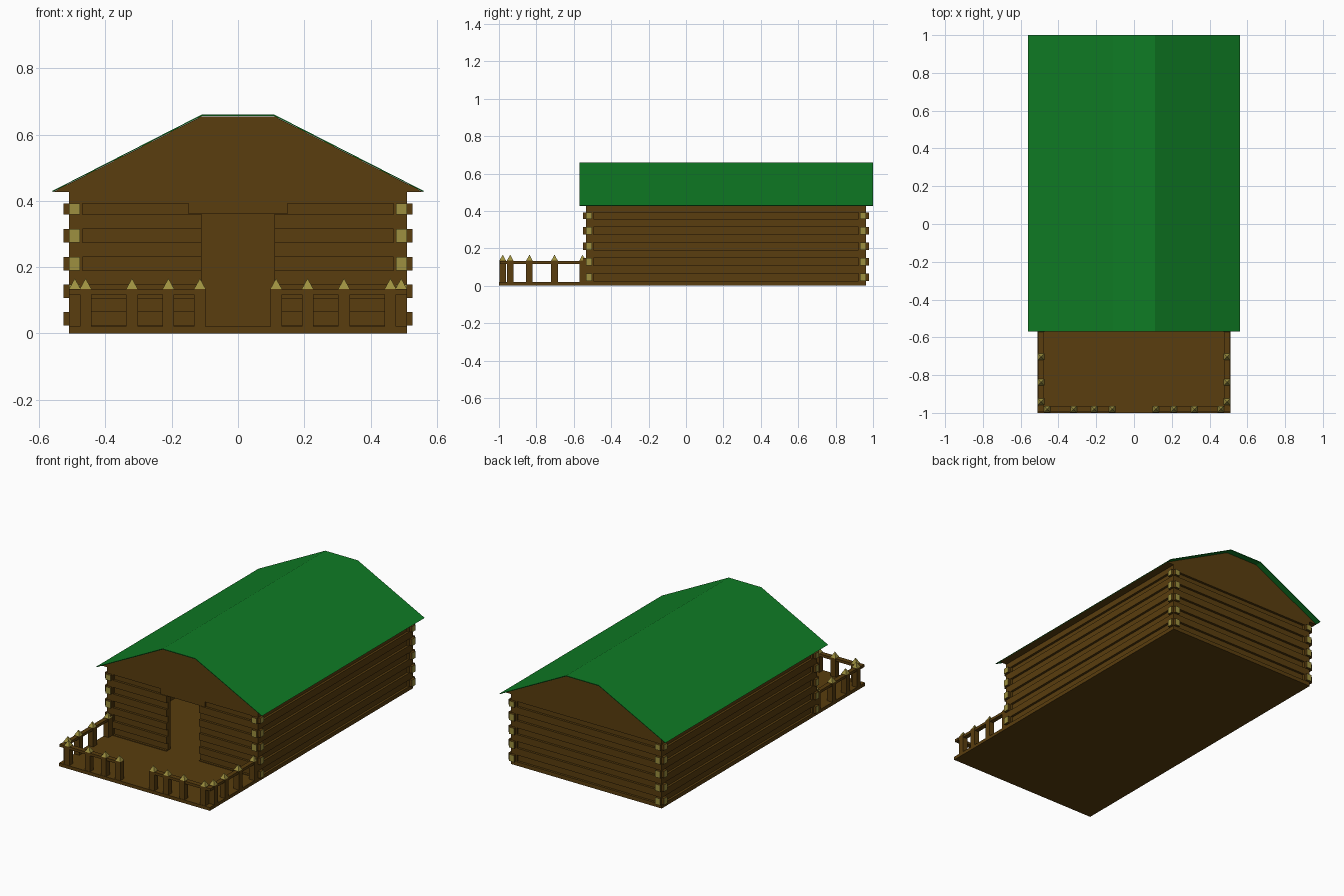
import bpy, bmesh, math
from mathutils import Vector

if "Cube" in bpy.data.objects:
    bpy.data.objects.remove(bpy.data.objects["Cube"])


def material(name, rgb):
    m = bpy.data.materials.new(name)
    m.diffuse_color = (*rgb, 1)
    m.use_nodes = True
    m.node_tree.nodes["Principled BSDF"].inputs["Base Color"].default_value = m.diffuse_color
    return m


BROWN = material("timber_brown", (0.1, 0.047, 0.0044))
CUT = material("cut_wood_yellow", (0.34, 0.28, 0.05))
GREEN = material("roof_green", (0.0046, 0.2, 0.018))


def make(name, bm, *mats):
    bmesh.ops.recalc_face_normals(bm, faces=bm.faces)
    me = bpy.data.meshes.new(name)
    bm.to_mesh(me)
    bm.free()
    for m in mats:
        me.materials.append(m)
    ob = bpy.data.objects.new(name, me)
    bpy.context.collection.objects.link(ob)
    return ob


def box(bm, x0, x1, y0, y1, z0, z1):
    vs = bmesh.ops.create_cube(bm, size=1)["verts"]
    for v in vs:
        v.co = Vector(((x0 + x1) / 2 + v.co.x * (x1 - x0),
                       (y0 + y1) / 2 + v.co.y * (y1 - y0),
                       (z0 + z1) / 2 + v.co.z * (z1 - z0)))
    return list({f for v in vs for f in v.link_faces})


def extrude(bm, pts, vec):
    face = bm.faces.new([bm.verts.new(p) for p in pts])
    new = bmesh.ops.extrude_face_region(bm, geom=[face])["geom"]
    # keep the starting cap so the solid is closed
    verts = [g for g in new if isinstance(g, bmesh.types.BMVert)]
    bmesh.ops.translate(bm, vec=vec, verts=verts)
    if not face.is_valid:
        return


def prism(bm, pts, vec):
    a = [bm.verts.new(p) for p in pts]
    b = [bm.verts.new(Vector(p) + Vector(vec)) for p in pts]
    bm.faces.new(a)
    bm.faces.new(b[::-1])
    for i in range(len(a)):
        j = (i + 1) % len(a)
        bm.faces.new((a[i], a[j], b[j], b[i]))


W, YF, YB, EAVE = 0.51, -0.535, 0.963, 0.427
THICK, DEPTH, POST = 0.04, 0.014, 0.033
GROOVES = [(0.024, 0.065), (0.107, 0.148), (0.19, 0.231), (0.274, 0.315), (0.358, 0.392)]


def wall_profile(grooves):
    """Depth/height outline of a log wall: outer face has square grooves."""
    pts = [(THICK, 0.01), (0, 0.01)]
    for a, b in grooves:
        pts += [(0, a), (DEPTH, a), (DEPTH, b), (0, b)]
    return pts + [(0, EAVE), (THICK, EAVE)]


# Floor and porch deck
bm = bmesh.new()
box(bm, -W, W, -1, YB, 0, 0.02)
make("floor_deck", bm, BROWN)

# Side, back and front log walls
prof = wall_profile(GROOVES)
for s, side in ((-1, "left"), (1, "right")):
    bm = bmesh.new()
    prism(bm, [(s * (W - d), YF, z) for d, z in prof], (0, YB - YF, 0))
    make(side + "_log_wall", bm, BROWN)
    bm = bmesh.new()
    prism(bm, [(s * 0.11, YF + d, z) for d, z in prof], (s * (W - 0.11), 0, 0))
    make("front_log_wall_" + side, bm, BROWN)
bm = bmesh.new()
prism(bm, [(-W, YB - d, z) for d, z in prof], (2 * W, 0, 0))
make("back_log_wall", bm, BROWN)

# Lintel over the open doorway
bm = bmesh.new()
box(bm, -0.15, 0.15, YF, YF + THICK, 0.36, EAVE)
make("door_lintel", bm, BROWN)

# Corner posts, with protruding log ends capped in cut wood
posts, ends = bmesh.new(), bmesh.new()
OUT = 0.016
for sx in (-1, 1):
    xs = sorted((sx * W, sx * (W - POST)))
    xo = sorted((sx * (W + OUT), sx * (W - POST)))
    for sy, y in ((-1, YF), (1, YB)):
        ys = sorted((y, y - sy * POST))
        yo = sorted((y + sy * OUT, y - sy * POST))
        box(posts, *xs, *ys, 0.005, EAVE)
        for a, b in GROOVES:
            for faces, axis, sign in ((box(ends, *xo, *ys, a, b), 0, sx),
                                      (box(ends, *xs, *yo, a, b), 1, sy)):
                bmesh.ops.recalc_face_normals(ends, faces=faces)
                for f in faces:
                    f.normal_update()
                    f.material_index = int(f.normal[axis] * sign > 0.9)
make("corner_posts", posts, BROWN)
make("log_ends", ends, BROWN, CUT)

# Gable block under the roof
slope = [(-0.558, EAVE), (-0.11, 0.655), (0.11, 0.655), (0.558, EAVE)]
bm = bmesh.new()
prism(bm, [(x, YF, z) for x, z in slope], (0, YB - YF, 0))
make("gable", bm, BROWN)

# Thin roof shell with a flat ridge
bm = bmesh.new()
under = [(x, z + 0.0005) for x, z in slope]
outer = [(0.562, EAVE + 0.002), (0.11, 0.66), (-0.11, 0.66), (-0.562, EAVE + 0.002)]
prism(bm, [(x, -0.57, z) for x, z in under + outer], (0, 1.57, 0))
make("roof", bm, GREEN)

# Porch fence: square posts with pyramid tips and a top rail
H = 0.0175
spots = []
rails, fence, tips = bmesh.new(), bmesh.new(), bmesh.new()
for s in (-1, 1):
    spots += [(s * x, -0.98) for x in (0.115, 0.21, 0.32, 0.46)]
    spots += [(s * (W - H), y) for y in (-0.94, -0.837, -0.703, -0.553)]
    box(rails, *sorted((s * 0.1, s * W)), -0.995, -0.965, 0.117, 0.133)
    box(rails, *sorted((s * (W - 0.03), s * (W - 0.003))), -0.99, YF, 0.117, 0.133)
for x, y in spots:
    box(fence, x - H, x + H, y - H, y + H, 0.01, 0.134)
    base = [tips.verts.new((x + i * H, y + j * H, 0.134))
            for i, j in ((-1, -1), (1, -1), (1, 1), (-1, 1))]
    apex = tips.verts.new((x, y, 0.166))
    tips.faces.new(base[::-1])
    for i in range(4):
        tips.faces.new((base[i], base[(i + 1) % 4], apex))
make("fence_rails", rails, BROWN)
make("fence_posts", fence, BROWN)
make("fence_post_tips", tips, CUT)
